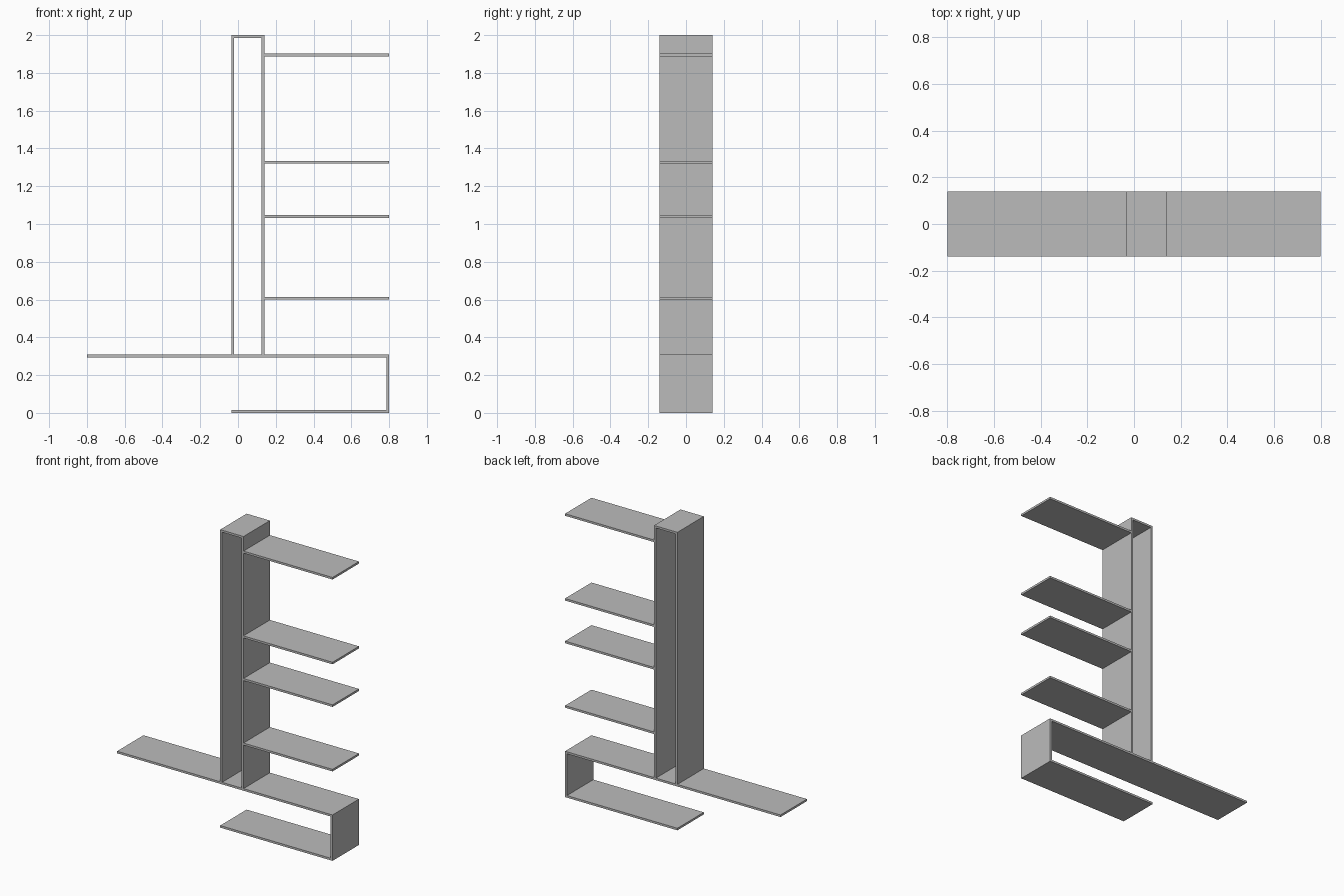
import bpy

cube = bpy.data.objects.get("Cube")
if cube:
    bpy.data.objects.remove(cube, do_unlink=True)

# Single plain grey finish
grey = bpy.data.materials.new("plain_grey")
grey.use_nodes = True
colour = (0.5, 0.5, 0.5, 1)
grey.diffuse_color = colour
grey.node_tree.nodes["Principled BSDF"].inputs["Base Color"].default_value = colour

DEPTH = 0.28
T = 0.014            # board thickness
END = 0.8            # half of the overall width
COL_L, COL_R = -0.034, 0.139
BASE_TOP = 0.308


def board(name, x0, x1, z0, z1):
    """Flat board spanning the full depth."""
    bpy.ops.mesh.primitive_cube_add(size=1, location=((x0 + x1) / 2, 0, (z0 + z1) / 2))
    obj = bpy.context.object
    obj.name = name
    obj.scale = (x1 - x0, DEPTH, z1 - z0)
    bpy.ops.object.transform_apply(location=False, rotation=False, scale=True)
    obj.data.materials.append(grey)
    return obj


# Low bench: long top, end panel and bottom board
board("bench_top", -END, END, BASE_TOP - T, BASE_TOP)
board("bench_end_panel", END - T, END, T, BASE_TOP - T)
board("bench_bottom", COL_L, END, 0, T)

# Tall open column
board("column_right_panel", COL_L, COL_L + T, BASE_TOP, 2 - T)
board("column_left_panel", COL_R - T, COL_R, BASE_TOP, 2 - T)
board("column_top", COL_L, COL_R, 2 - T, 2)

# Shelves cantilevered from the column
for i, top in enumerate((0.614, 1.047, 1.333, 1.902), 1):
    board(f"shelf_{i}", COL_R, END, top - T, top)
